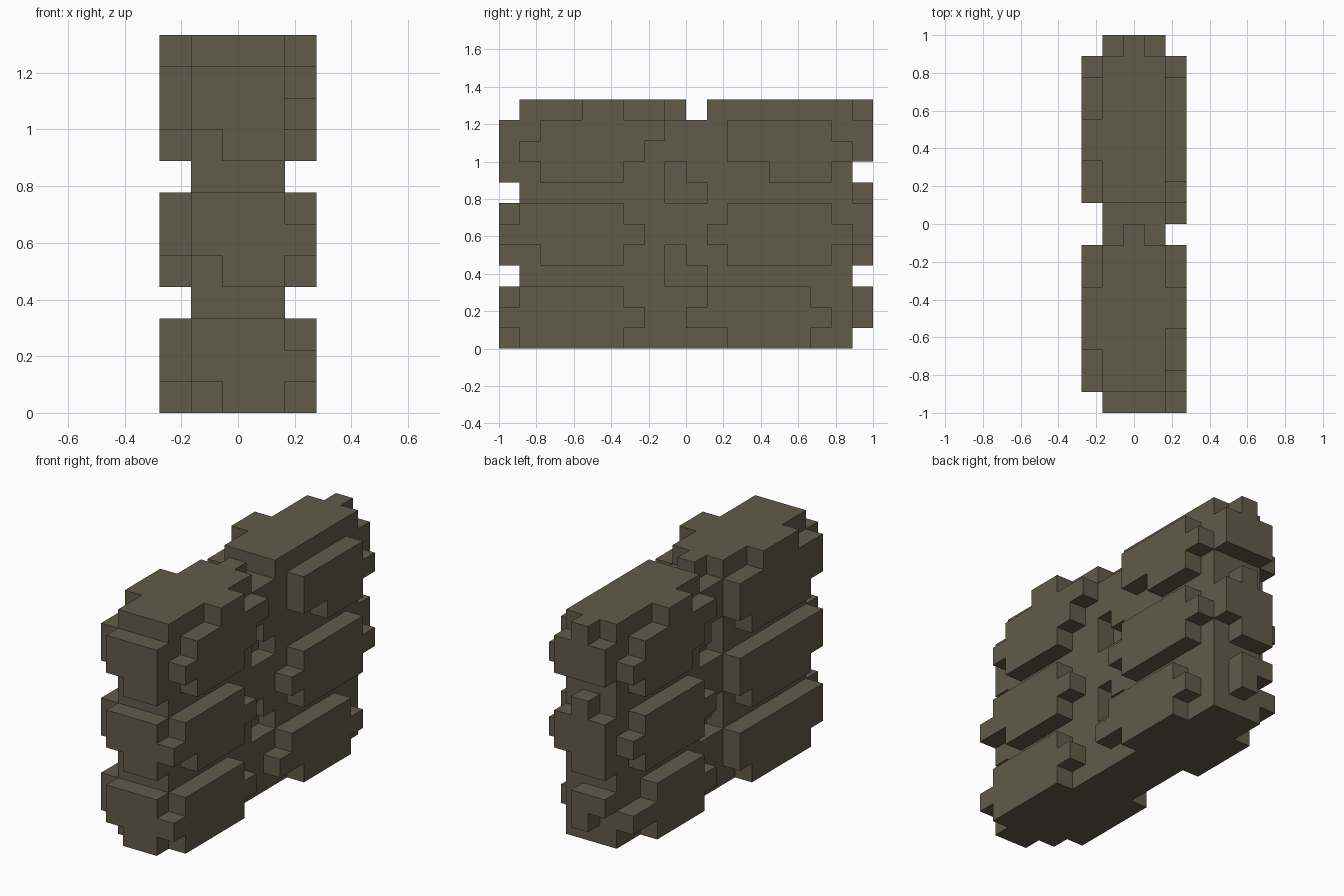
import bpy
import bmesh
from mathutils import Vector

old_cube = bpy.data.objects.get("Cube")
if old_cube:
    bpy.data.objects.remove(old_cube, do_unlink=True)

# Block grid: 5 wide, 18 long, 12 high
UNIT = 2 / 18
WIDTH, LENGTH, HEIGHT = 5, 18, 12
DIRECTIONS = [Vector(d) for d in
              ((1, 0, 0), (-1, 0, 0), (0, 1, 0), (0, -1, 0), (0, 0, 1), (0, 0, -1))]

stone = bpy.data.materials.new("dull_olive_stone")
stone.use_nodes = True
stone.diffuse_color = (0.12, 0.104, 0.067, 1)
stone.node_tree.nodes["Principled BSDF"].inputs["Base Color"].default_value = stone.diffuse_color


def span(first, last):
    return range(first, last + 1)


def box(xs, ys, zs):
    return {(x, y, z) for x in xs for y in ys for z in zs}


def side_panel(x, rows):
    """Raised panel on one side: height row -> first and last block along y."""
    cells = set()
    for z, (first, last) in rows.items():
        cells |= box([x], span(first, last), [z])
    return cells


def end_panel(y, rows):
    """Raised panel on one end: height row -> first and last block along x."""
    cells = set()
    for z, (first, last) in rows.items():
        cells |= box(span(first, last), [y], [z])
    return cells


parts = {}

# Solid core with the top gap and the side recesses
core = box(span(1, 3), span(1, 16), span(0, 11))
core -= box(span(1, 3), [8, 9], [11])
core |= {(2, 8, 11)}
for x in (1, 3):
    for z in (3, 7):
        core -= box([x], [8, 9], [z]) | {(x, 8, z + 1)}
parts["wall_core"] = core

# Three stacked panels on the front end
for name, base in (("lower", 0), ("middle", 4), ("upper", 8)):
    parts[name + "_front_end"] = end_panel(
        0, {base: (2, 3), base + 1: (1, 3), base + 2: (1, 3)})

# Panels on the back end
parts["lower_back_end"] = end_panel(17, {1: (2, 2), 2: (1, 2)})
parts["middle_back_end"] = end_panel(17, {4: (1, 2), 5: (1, 3), 6: (1, 3), 7: (2, 2)})
parts["upper_back_end"] = end_panel(17, {9: (1, 3), 10: (1, 3), 11: (2, 2)})

# Panels on the left side
parts["left_lower_front_panel"] = side_panel(4, {0: (1, 5), 1: (0, 6), 2: (1, 5)})
parts["left_middle_front_panel"] = side_panel(4, {4: (2, 5), 5: (0, 6), 6: (1, 5)})
parts["left_upper_front_panel"] = side_panel(4, {8: (2, 5), 9: (1, 6), 10: (2, 7), 11: (4, 5)})
parts["left_lower_back_panel"] = side_panel(4, {0: (11, 14), 1: (9, 15), 2: (10, 14)})
parts["left_middle_back_panel"] = side_panel(4, {4: (11, 15), 5: (10, 16), 6: (11, 15)})
parts["left_upper_back_panel"] = side_panel(4, {8: (13, 15), 9: (11, 16), 10: (11, 15)})

# Panels on the right side
parts["right_lower_front_panel"] = side_panel(0, {0: (2, 6), 1: (1, 7), 2: (1, 7)})
parts["right_middle_front_panel"] = side_panel(0, {4: (2, 6), 5: (1, 7), 6: (1, 7)})
parts["right_upper_front_panel"] = side_panel(0, {8: (2, 6), 9: (1, 7), 10: (1, 7), 11: (3, 5)})
parts["right_lower_back_panel"] = side_panel(0, {0: (11, 14), 1: (10, 16), 2: (11, 14)})
parts["right_middle_back_panel"] = side_panel(0, {4: (11, 15), 5: (10, 16), 6: (11, 15)})
parts["right_upper_back_panel"] = side_panel(0, {8: (12, 15), 9: (11, 16), 10: (10, 15), 11: (12, 13)})

solid = set().union(*parts.values())
offset = Vector((WIDTH / 2, LENGTH / 2, 0))


def build_part(name, cells):
    """Make the exposed block faces of one part and join flat areas."""
    bm = bmesh.new()
    for cell in sorted(cells):
        centre = Vector(cell) + Vector((0.5, 0.5, 0.5)) - offset
        for normal in DIRECTIONS:
            if tuple(int(c) for c in Vector(cell) + normal) in solid:
                continue
            u = Vector((normal.y, normal.z, normal.x))
            v = normal.cross(u)
            mid = centre + normal / 2
            corners = [mid + (u * a + v * b) / 2
                       for a, b in ((-1, -1), (1, -1), (1, 1), (-1, 1))]
            bm.faces.new([bm.verts.new(c * UNIT) for c in corners])
    bmesh.ops.remove_doubles(bm, verts=bm.verts, dist=UNIT / 100)
    bmesh.ops.dissolve_limit(bm, angle_limit=0.01, verts=bm.verts, edges=bm.edges)
    mesh = bpy.data.meshes.new(name)
    bm.to_mesh(mesh)
    bm.free()
    mesh.materials.append(stone)
    bpy.context.collection.objects.link(bpy.data.objects.new(name, mesh))


for part_name, part_cells in parts.items():
    build_part(part_name, part_cells)
